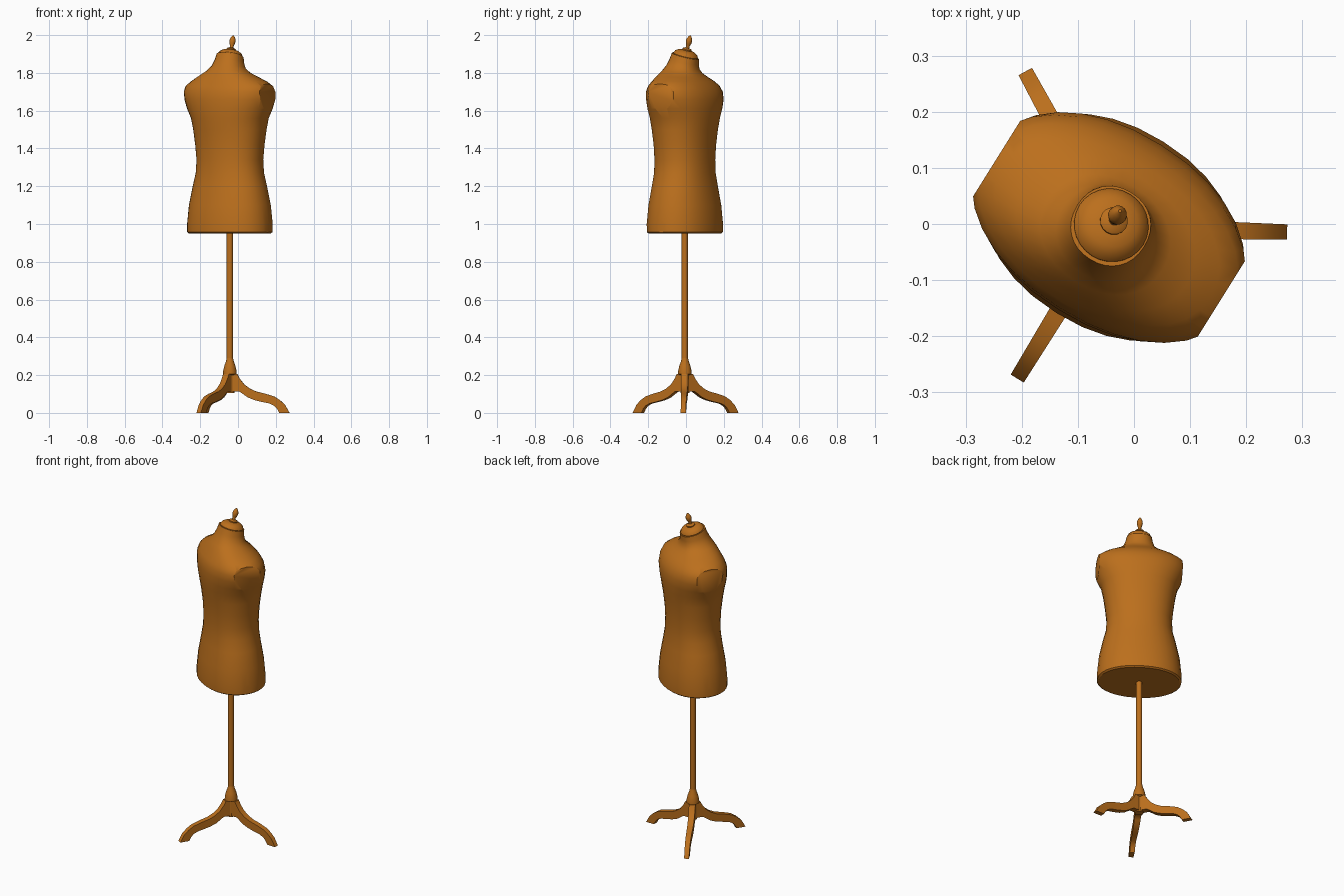
import bpy, bmesh
from math import sin, cos, pi, radians, copysign
from mathutils import Matrix, Vector

if "Cube" in bpy.data.objects:
    bpy.data.objects.remove(bpy.data.objects["Cube"])

wood = bpy.data.materials.new("warm_brown")
wood.diffuse_color = (0.5, 0.16, 0.012, 1)
wood.use_nodes = True
wood.node_tree.nodes["Principled BSDF"].inputs["Base Color"].default_value = wood.diffuse_color

CENTER = Vector((-0.043, -0.006, 0))
BODY = Matrix.Translation(CENTER) @ Matrix.Rotation(radians(-32), 4, 'Z')


def finish(name, bm, matrix, angle=35):
    bmesh.ops.recalc_face_normals(bm, faces=bm.faces)
    me = bpy.data.meshes.new(name)
    bm.to_mesh(me)
    bm.free()
    me.materials.append(wood)
    ob = bpy.data.objects.new(name, me)
    bpy.context.collection.objects.link(ob)
    ob.matrix_world = matrix
    bpy.ops.object.select_all(action='DESELECT')
    bpy.context.view_layer.objects.active = ob
    ob.select_set(True)
    bpy.ops.object.shade_smooth_by_angle(angle=radians(angle))
    return ob


def loft(rings, seg, power=2.0):
    """Stack closed rings given as (z, half width, half depth, y shift, tilt)."""
    bm = bmesh.new()
    loops = []
    for z, a, b, shift, tilt in rings:
        loop = []
        for i in range(seg):
            t = 2 * pi * i / seg
            c, s = cos(t), sin(t)
            x = a * copysign(abs(c) ** (2 / power), c)
            y = b * copysign(abs(s) ** (2 / power), s)
            loop.append(bm.verts.new((x, y + shift, z - y * tilt)))
        loops.append(loop)
    for lo, hi in zip(loops, loops[1:]):
        for i in range(seg):
            j = (i + 1) % seg
            bm.faces.new((lo[i], lo[j], hi[j], hi[i]))
    bm.faces.new(loops[0][::-1])
    bm.faces.new(loops[-1])
    return bm


def lathe(name, profile, matrix, seg=20):
    finish(name, loft([(z, r, r, 0, 0) for z, r in profile], seg), matrix)


# Torso: hem, waist, chest, shoulders and leaning neck
torso = loft([
    (0.950, 0.228, 0.170, 0, 0), (0.957, 0.238, 0.179, 0, 0),
    (1.00, 0.238, 0.180, 0, 0), (1.10, 0.228, 0.171, 0, 0),
    (1.20, 0.207, 0.155, 0, 0), (1.27, 0.189, 0.147, 0, 0),
    (1.34, 0.184, 0.146, 0, 0), (1.42, 0.192, 0.149, 0, 0),
    (1.50, 0.203, 0.158, 0, 0), (1.56, 0.215, 0.167, 0, 0),
    (1.61, 0.240, 0.172, 0, 0), (1.66, 0.258, 0.173, 0, 0),
    (1.70, 0.264, 0.166, -0.003, 0), (1.73, 0.252, 0.152, -0.006, 0),
    (1.755, 0.218, 0.135, -0.010, 0), (1.78, 0.170, 0.117, -0.014, 0.05),
    (1.805, 0.120, 0.099, -0.015, 0.10), (1.83, 0.090, 0.084, -0.012, 0.15),
    (1.86, 0.077, 0.075, -0.004, 0.22), (1.89, 0.070, 0.070, 0.003, 0.28),
], 32, 2.15)
# Flat arm caps
for side in (-1, 1):
    geom = torso.verts[:] + torso.edges[:] + torso.faces[:]
    cut = bmesh.ops.bisect_plane(torso, geom=geom, plane_co=(side * 0.236, 0, 0),
                                 plane_no=(side, 0, 0), clear_outer=True)
    rim = [e for e in cut['geom_cut'] if isinstance(e, bmesh.types.BMEdge)]
    bmesh.ops.holes_fill(torso, edges=rim, sides=0)
finish("torso", torso, BODY)

# Domed neck cap and finial, both tilted forward
neck_top = BODY @ Matrix.Translation((0, 0.004, 1.89)) @ Matrix.Rotation(radians(-15.6), 4, 'X')
lathe("neck_cap", [(-0.005, 0.066), (0.003, 0.067), (0.016, 0.060), (0.026, 0.045),
                   (0.031, 0.026), (0.032, 0.005)], neck_top, 28)
lathe("finial", [(0.028, 0.024), (0.037, 0.025), (0.041, 0.020), (0.044, 0.010), (0.054, 0.009),
                 (0.066, 0.014), (0.080, 0.017), (0.092, 0.015), (0.104, 0.009),
                 (0.112, 0.003)], neck_top, 16)

# Pole with turned collar
stand = Matrix.Translation(CENTER)
lathe("pole", [(0.24, 0.017), (0.96, 0.017)], stand)
lathe("pole_collar", [(0.105, 0.024), (0.20, 0.024), (0.205, 0.036), (0.225, 0.035),
                      (0.25, 0.029), (0.275, 0.020), (0.29, 0.017)], stand)

# Three curved legs: (radius, height) of upper and lower edge
upper = [(0.01, 0.205), (0.04, 0.205), (0.052, 0.182), (0.075, 0.152), (0.105, 0.129),
         (0.14, 0.113), (0.19, 0.101), (0.235, 0.087), (0.265, 0.068), (0.292, 0.043), (0.316, 0.0)]
lower = [(0.01, 0.112), (0.03, 0.112), (0.052, 0.112), (0.07, 0.100), (0.095, 0.082),
         (0.13, 0.068), (0.17, 0.058), (0.21, 0.050), (0.235, 0.038), (0.25, 0.022), (0.262, 0.0)]
for n, angle in enumerate((-1.5, 118.5, 238.5)):
    bm = bmesh.new()
    sections = []
    for top, bot in zip(upper, lower):
        w = 0.019 - 0.017 * top[0]
        sections.append([bm.verts.new(p) for p in (
            (top[0], -w, top[1]), (top[0], w, top[1]), (bot[0], w, bot[1]), (bot[0], -w, bot[1]))])
    for s, t in zip(sections, sections[1:]):
        for i in range(4):
            j = (i + 1) % 4
            bm.faces.new((s[i], s[j], t[j], t[i]))
    bm.faces.new(sections[0])
    bm.faces.new(sections[-1])
    finish(f"leg_{n + 1}", bm, stand @ Matrix.Rotation(radians(angle), 4, 'Z'))
